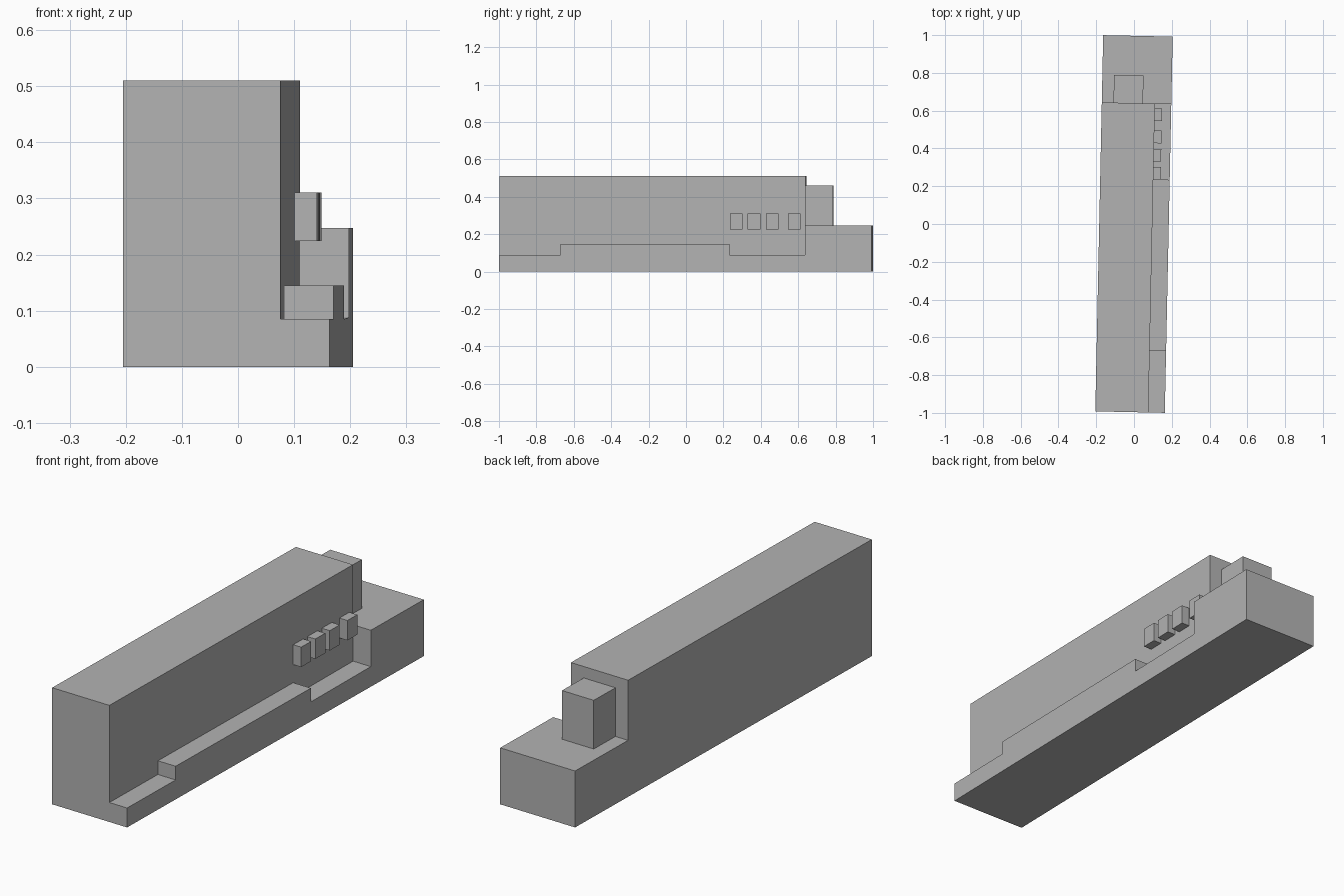
import bpy
import bmesh
from mathutils import Matrix

old = bpy.data.objects.get("Cube")
if old:
    bpy.data.objects.remove(old, do_unlink=True)

# Single plain grey for the whole massing model
GREY = (0.45, 0.45, 0.45, 1.0)
grey = bpy.data.materials.new("plain_grey")
grey.use_nodes = True
grey.diffuse_color = GREY
grey.node_tree.nodes["Principled BSDF"].inputs["Base Color"].default_value = GREY

# The building stands slightly turned from the grid
TURN = Matrix.Rotation(-0.021, 4, "Z")
LEFT, WALL, RIGHT = -0.184, 0.097, 0.184
FRONT, HALL_END, BACK = -0.996, 0.64, 0.996
ROOF, REAR_ROOF, LEDGE, STEP = 0.51, 0.247, 0.085, 0.145


def prism(name, profile, x0, x1):
    """Extrude a (y, z) side profile from x0 to x1."""
    bm = bmesh.new()
    face = bm.faces.new([bm.verts.new((x0, y, z)) for y, z in profile])
    grown = bmesh.ops.extrude_face_region(bm, geom=[face])["geom"]
    verts = [g for g in grown if isinstance(g, bmesh.types.BMVert)]
    bmesh.ops.translate(bm, verts=verts, vec=(x1 - x0, 0, 0))
    bmesh.ops.recalc_face_normals(bm, faces=bm.faces)
    bm.transform(TURN)
    mesh = bpy.data.meshes.new(name)
    bm.to_mesh(mesh)
    bm.free()
    mesh.materials.append(grey)
    obj = bpy.data.objects.new(name, mesh)
    bpy.context.collection.objects.link(obj)
    return obj


def block(name, x0, x1, y0, y1, z0, z1):
    return prism(name, [(y0, z0), (y1, z0), (y1, z1), (y0, z1)], x0, x1)


# Tall hall with the low rear wing
prism("main_hall", [(FRONT, 0), (BACK, 0), (BACK, REAR_ROOF),
                    (HALL_END, REAR_ROOF), (HALL_END, ROOF), (FRONT, ROOF)],
      LEFT, WALL)

# Stepped side strip, rising to the rear wing roof
prism("side_terrace", [(FRONT, 0), (BACK, 0), (BACK, REAR_ROOF),
                       (HALL_END, REAR_ROOF), (HALL_END, LEDGE + 0.003),
                       (0.238, LEDGE), (0.238, STEP), (-0.67, STEP),
                       (-0.67, LEDGE), (FRONT, LEDGE)],
      WALL, RIGHT)

# Join hall and terrace into one clean solid
hall = bpy.data.objects["main_hall"]
terrace = bpy.data.objects["side_terrace"]
union = hall.modifiers.new("join_terrace", "BOOLEAN")
union.operation = "UNION"
union.solver = "EXACT"
union.object = terrace
bpy.context.view_layer.objects.active = hall
bpy.ops.object.modifier_apply(modifier=union.name)
bpy.data.objects.remove(terrace, do_unlink=True)

# Stair tower against the back of the hall
block("rear_tower", -0.122, 0.034, HALL_END, 0.786, REAR_ROOF, 0.46)

# Row of projecting bays on the side wall
for i, y in enumerate((0.238, 0.333, 0.43, 0.548)):
    block(f"wall_bay_{i + 1}", WALL, 0.136, y, y + 0.067, 0.224, 0.311)
